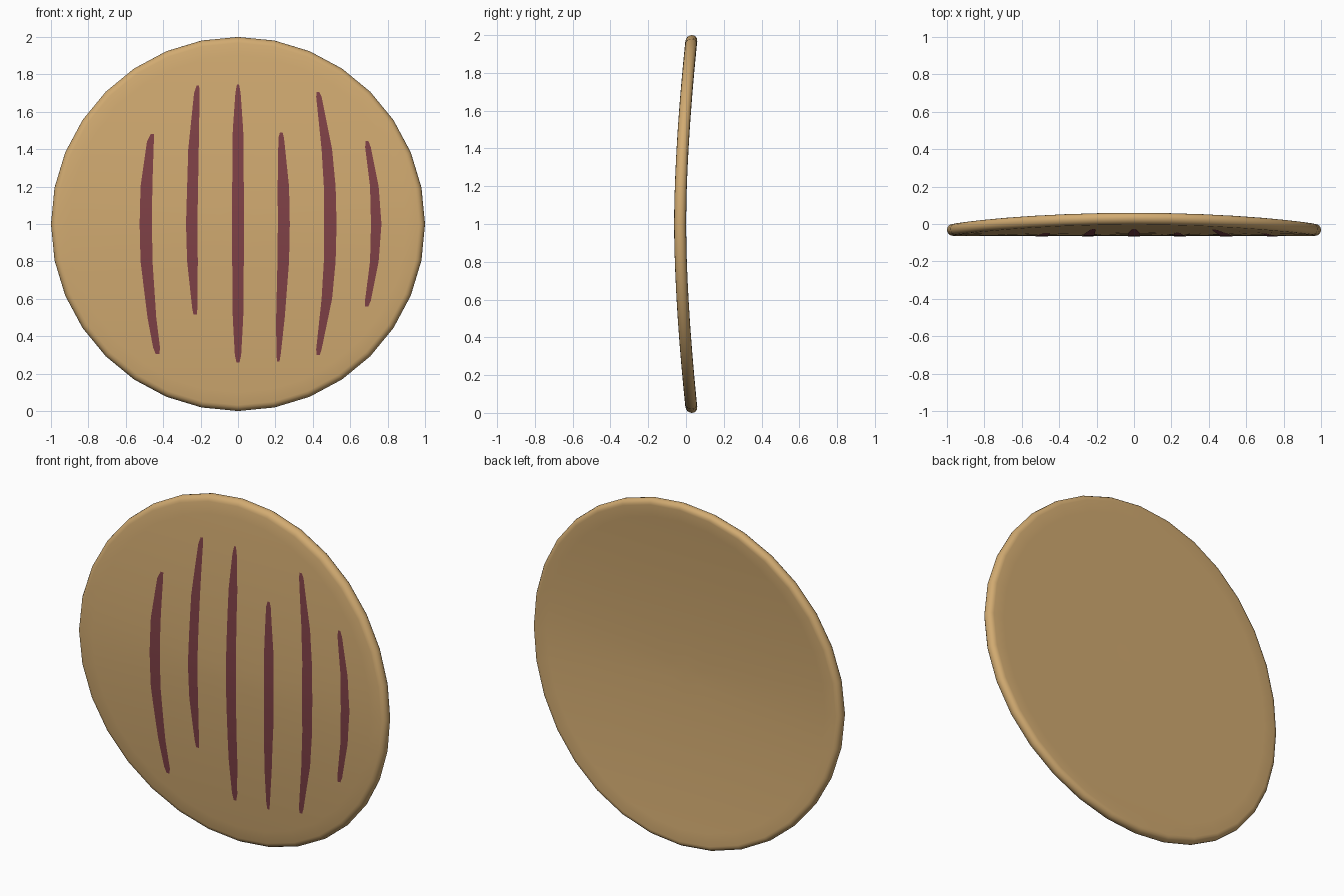
import bpy, bmesh, math

if "Cube" in bpy.data.objects:
    bpy.data.objects.remove(bpy.data.objects["Cube"])

HALF = 0.0315      # half thickness of the disc
SIDES = 32


def material(name, rgb):
    m = bpy.data.materials.new(name)
    m.diffuse_color = (*rgb, 1.0)
    m.use_nodes = True
    m.node_tree.nodes["Principled BSDF"].inputs["Base Color"].default_value = m.diffuse_color
    return m


tan = material("tan", (0.64, 0.405, 0.165))
maroon = material("maroon", (0.215, 0.053, 0.063))


def bend(z):
    """Centre surface: the disc curves backwards at top and bottom."""
    return -0.0315 + 0.063 * abs(z - 1) ** 1.7


def finish(bm, name, mat):
    me = bpy.data.meshes.new(name)
    bm.to_mesh(me)
    bm.free()
    me.materials.append(mat)
    for p in me.polygons:
        p.use_smooth = True
    ob = bpy.data.objects.new(name, me)
    bpy.context.collection.objects.link(ob)
    return ob


# Disc: rings from front centre, round the soft rim, to back centre
flat = [0.1, 0.2, 0.35, 0.5, 0.65, 0.8, 0.9]
profile = [(r, -HALF) for r in flat]
for i in range(9):
    a = -math.pi / 2 + math.pi * i / 8
    profile.append((1 - HALF + HALF * math.cos(a), HALF * math.sin(a)))
profile += [(r, HALF) for r in reversed(flat)]

bm = bmesh.new()
rings = []
for r, off in profile:
    ring = []
    for k in range(SIDES):
        a = 2 * math.pi * k / SIDES
        z = 1 + r * math.sin(a)
        ring.append(bm.verts.new((r * math.cos(a), bend(z) + off, z)))
    rings.append(ring)
for a, b in zip(rings, rings[1:]):
    for k in range(SIDES):
        n = (k + 1) % SIDES
        bm.faces.new((a[k], a[n], b[n], b[k]))
for ring, off in ((rings[0], -HALF), (rings[-1], HALF)):
    c = bm.verts.new((0, bend(1) + off, 1))
    for k in range(SIDES):
        bm.faces.new((c, ring[k], ring[(k + 1) % SIDES]))
bmesh.ops.recalc_face_normals(bm, faces=bm.faces)
finish(bm, "disc", tan)

# Painted stripes: rows of (height, left x, right x), from top to bottom
stripes = [
    [(1.48, -.467, -.45), (1.44, -.487, -.45), (1.2, -.521, -.458), (1.0, -.526, -.46),
     (0.8, -.521, -.457), (0.5, -.484, -.437), (0.34, -.454, -.417), (0.305, -.44, -.42)],
    [(1.74, -.222, -.208), (1.7, -.235, -.205), (1.4, -.266, -.21), (1.0, -.278, -.217),
     (0.8, -.272, -.215), (0.55, -.245, -.217), (0.515, -.238, -.22)],
    [(1.745, -.006, .006), (1.7, -.014, .014), (1.5, -.028, .028), (1.0, -.033, .033),
     (0.5, -.028, .028), (0.3, -.017, .017), (0.26, -.008, .008)],
    [(1.49, .224, .238), (1.46, .216, .246), (1.2, .212, .273), (1.0, .213, .277),
     (0.8, .211, .273), (0.5, .204, .25), (0.3, .205, .228), (0.265, .21, .222)],
    [(1.705, .42, .435), (1.68, .418, .447), (1.4, .447, .503), (1.2, .459, .522),
     (1.0, .461, .527), (0.8, .459, .522), (0.6, .447, .503), (0.33, .418, .447),
     (0.3, .42, .437)],
    [(1.445, .682, .697), (1.41, .68, .71), (1.2, .706, .752), (1.0, .711, .767),
     (0.8, .706, .752), (0.59, .679, .71), (0.56, .68, .697)],
]
STEPS = 4
for n, rows in enumerate(stripes, 1):
    bm = bmesh.new()
    prev = None
    for i in range((len(rows) - 1) * STEPS + 1):
        j = min(i // STEPS, len(rows) - 2)
        t = i / STEPS - j
        z, xl, xr = (p + (q - p) * t for p, q in zip(rows[j], rows[j + 1]))
        y = bend(z) - HALF - 0.0025
        cur = (bm.verts.new((xl, y, z)), bm.verts.new((xr, y, z)))
        if prev:
            # wound so the face looks forward
            bm.faces.new((prev[0], cur[0], cur[1], prev[1]))
        prev = cur
    finish(bm, f"stripe_{n}", maroon)
